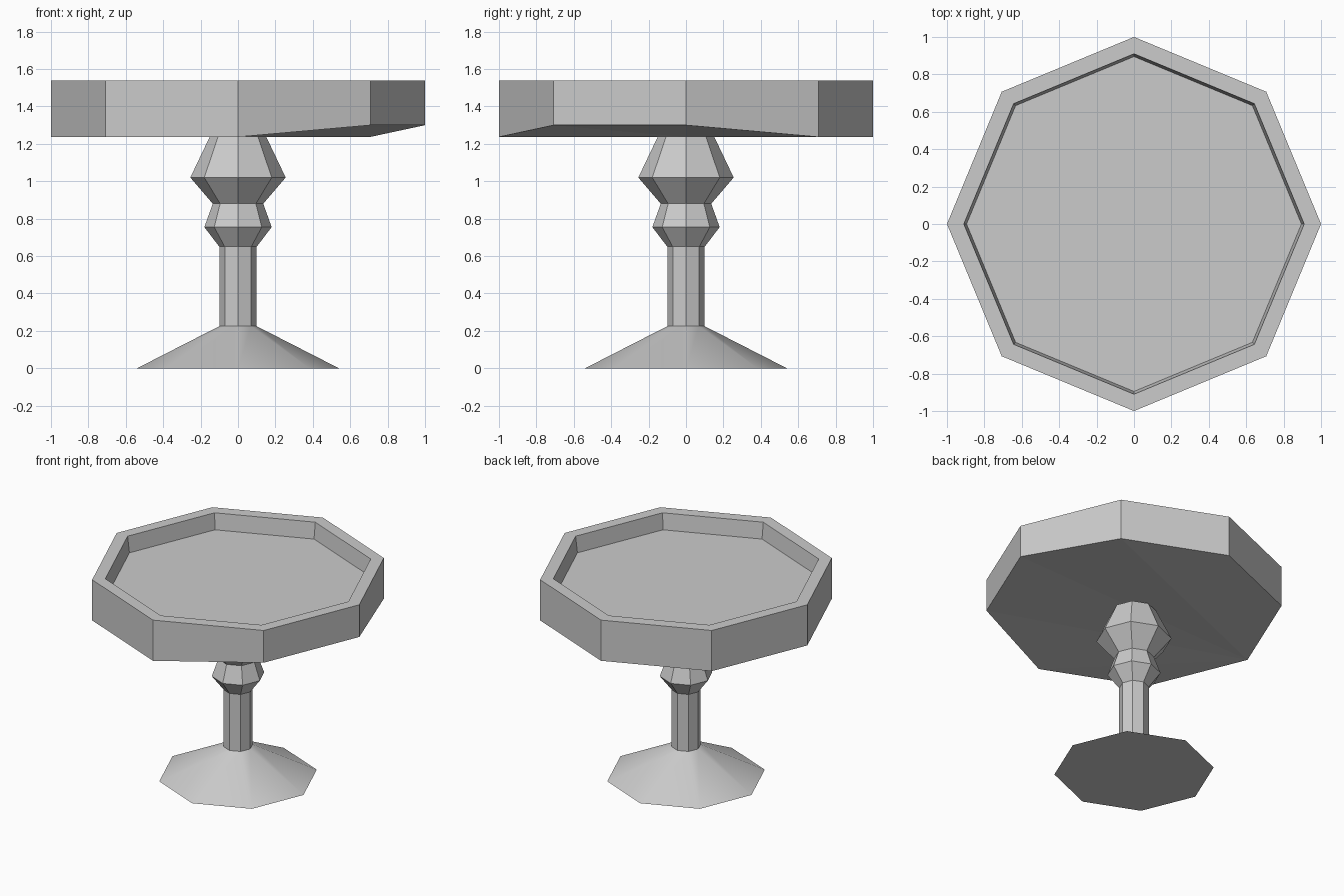
import bpy, bmesh, math

if "Cube" in bpy.data.objects:
    bpy.data.objects.remove(bpy.data.objects["Cube"])

SIDES = 8


def ring(bm, radius, z):
    return [bm.verts.new((radius * math.cos(2 * math.pi * i / SIDES),
                          radius * math.sin(2 * math.pi * i / SIDES), z))
            for i in range(SIDES)]


def lathe(name, profile, fan_bottom=False):
    """Stack octagonal rings from (radius, z) pairs and close both ends."""
    bm = bmesh.new()
    rings = [ring(bm, r, z) for r, z in profile]
    for a, b in zip(rings, rings[1:]):
        for i in range(SIDES):
            j = (i + 1) % SIDES
            bm.faces.new((a[i], a[j], b[j], b[i]))
    bm.faces.new(rings[-1])
    base = rings[0]
    if fan_bottom:
        # two lifted corners make the underside slightly faceted
        base[0].co.z = base[7].co.z = 1.30
        for k in range(5, 11):
            bm.faces.new((base[4], base[(k + 1) % SIDES], base[k % SIDES]))
    else:
        bm.faces.new(base[::-1])
    bmesh.ops.recalc_face_normals(bm, faces=bm.faces)
    mesh = bpy.data.meshes.new(name)
    bm.to_mesh(mesh)
    bm.free()
    obj = bpy.data.objects.new(name, mesh)
    bpy.context.collection.objects.link(obj)
    return obj


# Tabletop with raised rim and recessed floor
lathe("tabletop", [(1.0, 1.237), (1.0, 1.54), (0.91, 1.54), (0.895, 1.42)],
      fan_bottom=True)

# Pedestal: flared foot, shaft and two turned knobs
pedestal = lathe("pedestal", [(0.54, 0), (0.1, 0.225), (0.1, 0.65), (0.18, 0.755),
                              (0.135, 0.88), (0.255, 1.02), (0.15, 1.24)])
bpy.context.view_layer.objects.active = pedestal
pedestal.select_set(True)
bpy.ops.object.shade_smooth_by_angle(angle=math.radians(30))
